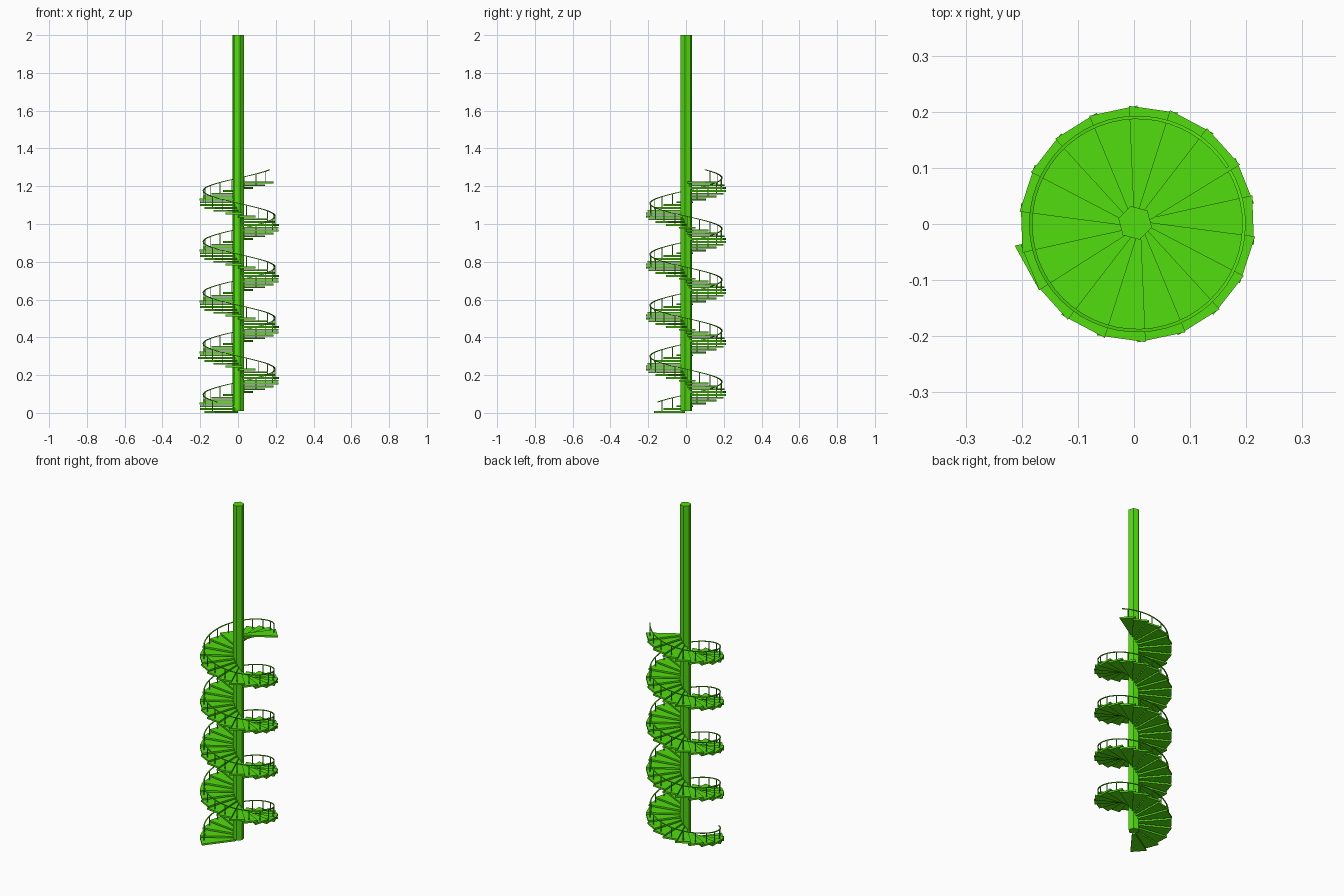
import bpy, bmesh
from math import cos, sin, radians
from mathutils import Vector

if "Cube" in bpy.data.objects:
    bpy.data.objects.remove(bpy.data.objects["Cube"])

CX = 0.006                      # stair axis offset
STEP, RISE, THICK = 20, 0.015, 0.01
PER_FLIGHT, START = 41, -128
R_IN, R_OUT, R_RAIL, RAIL_H = 0.02, 0.211, 0.19, 0.055

green = bpy.data.materials.new("green")
green.diffuse_color = (0.084, 0.73, 0.004, 1)
green.use_nodes = True
green.node_tree.nodes["Principled BSDF"].inputs["Base Color"].default_value = green.diffuse_color


def polar(r, deg, z):
    return Vector((CX + r * cos(radians(deg)), r * sin(radians(deg)), z))


def loft(bm, rings):
    """Skin a list of equal-sized point rings and cap both ends."""
    vs = [[bm.verts.new(p) for p in ring] for ring in rings]
    n = len(vs[0])
    for a, b in zip(vs, vs[1:]):
        for i in range(n):
            j = (i + 1) % n
            bm.faces.new((a[i], a[j], b[j], b[i]))
    bm.faces.new(vs[0][::-1])
    bm.faces.new(vs[-1])


def finish(bm, name):
    bmesh.ops.recalc_face_normals(bm, faces=bm.faces)
    me = bpy.data.meshes.new(name)
    bm.to_mesh(me)
    bm.free()
    me.materials.append(green)
    ob = bpy.data.objects.new(name, me)
    bpy.context.collection.objects.link(ob)
    return ob


# Hexagonal centre pole
bm = bmesh.new()
loft(bm, [[(0.002 + 0.031 * cos(radians(45 + 60 * k)),
            0.002 + 0.031 * sin(radians(45 + 60 * k)), z) for k in range(6)]
          for z in (0.01, 2.0)])
finish(bm, "centre_pole")

for f in range(2):
    first = f * PER_FLIGHT
    label = ("lower", "upper")[f]

    # Wedge treads, climbing clockwise and slightly overlapping
    bm = bmesh.new()
    for i in range(first, first + PER_FLIGHT):
        a, b = START - STEP * i + 2, START - STEP * (i + 1) - 2
        lead = 0.222 if i == 19 else R_OUT      # one tread sticks out
        loft(bm, [[polar(R_IN, a + 15, z), polar(R_OUT, a, z),
                   polar(lead, b, z), polar(R_IN, b - 15, z)]
                  for z in (i * RISE, i * RISE + THICK)])
    finish(bm, label + "_treads")

    # Thin balusters, one per tread
    bm = bmesh.new()
    for i in range(first, first + PER_FLIGHT):
        ang = START - STEP * (i + 0.5)
        z0 = i * RISE + THICK / 2
        w = 0.002
        loft(bm, [[polar(R_RAIL, ang, z) + Vector((x * w, y * w, 0))
                   for x, y in ((-1, -1), (1, -1), (1, 1), (-1, 1))]
                  for z in (z0, z0 + THICK / 2 + RAIL_H)])
    finish(bm, label + "_balusters")

    # Helical handrail
    bm = bmesh.new()
    rings = []
    for k in range(PER_FLIGHT * 3 + 1):
        t = first + k / 3
        ang, z = START - STEP * t, (t - 0.5) * RISE + THICK + RAIL_H
        rings.append([polar(R_RAIL + dr, ang, z + dz) for dr, dz in
                      ((-0.003, -0.002), (0.003, -0.002), (0.003, 0.002), (-0.003, 0.002))])
    loft(bm, rings)
    finish(bm, label + "_handrail")
